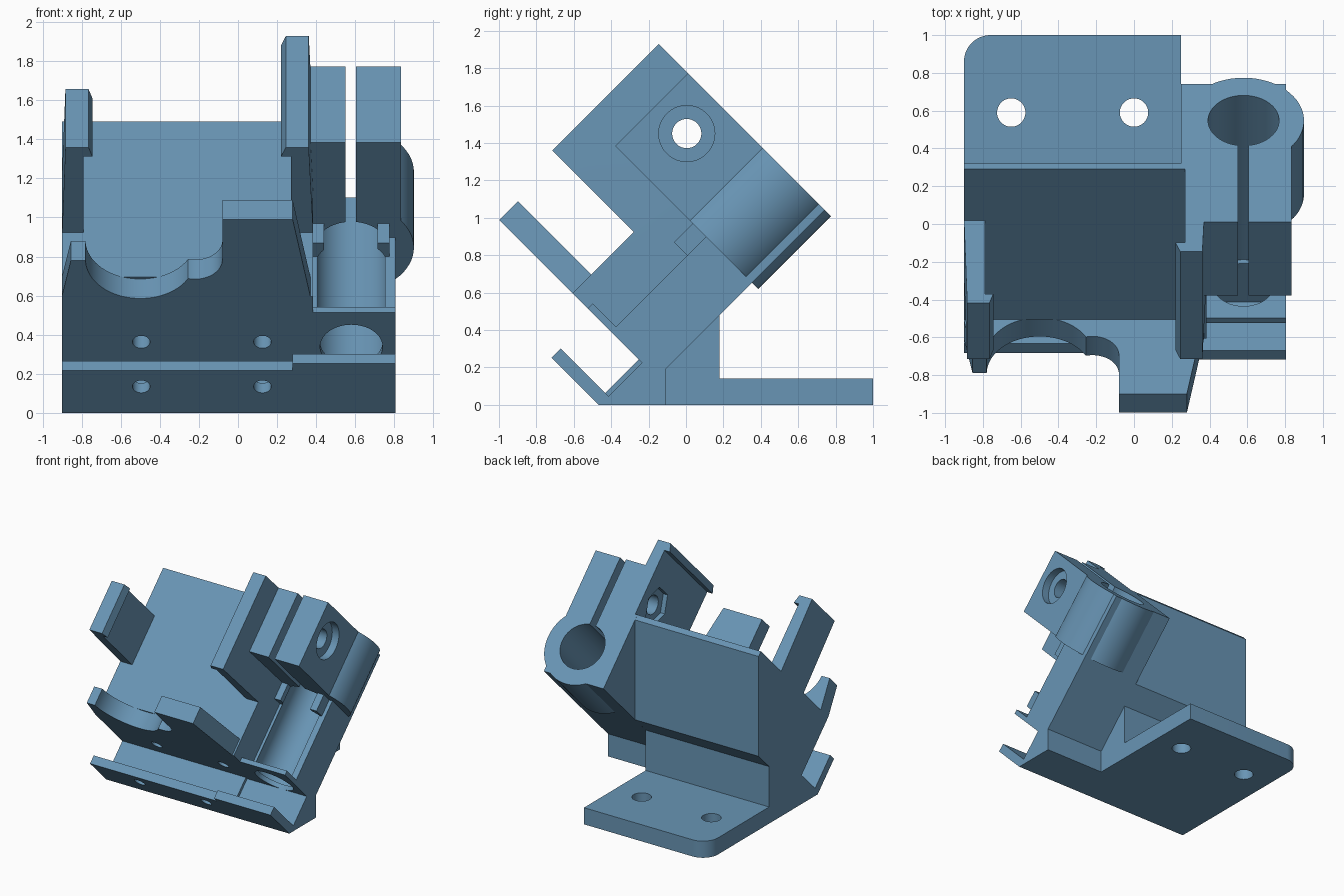
import bpy, bmesh, math
from mathutils import Matrix

if "Cube" in bpy.data.objects:
    bpy.data.objects.remove(bpy.data.objects["Cube"])

R2 = math.sqrt(2)

# Everything is built in a straight (x, a, b) frame and tilted 45 degrees at the
# end: a becomes up-and-back, b becomes up-and-forward.
def local(y, z):           # upright (y, z) -> (a, b)
    return ((y + z) / R2, (z - y) / R2)

def along_x(p, q, h):      # profile (a, b) swept along x
    return (h, p, q)

def along_a(p, q, h):      # profile (x, b) swept along a
    return (p, h, q)

def along_z(p, q, h):      # profile (x, y) swept along upright z
    return (p, *local(q, h))

def arc(cx, cy, r, start, end, n):
    return [(cx + r * math.cos(math.radians(start + (end - start) * i / n)),
             cy + r * math.sin(math.radians(start + (end - start) * i / n)))
            for i in range(n + 1)]

def circle(cx, cy, r, n=64):
    return arc(cx, cy, r, 0, 360, n)[:-1]

def rect(p0, p1, q0, q1):
    return [(p0, q0), (p1, q0), (p1, q1), (p0, q1)]

def prism(name, pts, h0, h1, frame):
    bm = bmesh.new()
    lo = [bm.verts.new(frame(p, q, h0)) for p, q in pts]
    hi = [bm.verts.new(frame(p, q, h1)) for p, q in pts]
    bm.faces.new(lo)
    bm.faces.new(hi)
    n = len(pts)
    for i in range(n):
        j = (i + 1) % n
        bm.faces.new((lo[i], lo[j], hi[j], hi[i]))
    bmesh.ops.recalc_face_normals(bm, faces=bm.faces)
    me = bpy.data.meshes.new(name)
    bm.to_mesh(me)
    bm.free()
    ob = bpy.data.objects.new(name, me)
    bpy.context.collection.objects.link(ob)
    return ob

def combine(base, other, op):
    mod = base.modifiers.new("combine", 'BOOLEAN')
    mod.operation = op
    mod.solver = 'EXACT'
    mod.use_hole_tolerant = True
    mod.object = other
    bpy.context.view_layer.objects.active = base
    bpy.ops.object.modifier_apply(modifier=mod.name)
    bpy.data.objects.remove(other)

# Main body: bottom channel, sloped seat, upright back and mounting shelf
def channel(floor, lip):
    return [(-.007, floor), (-.26, floor), (-.26, lip), (-.33, lip), (-.33, .33)]

bracket = prism("mount_bracket",
                channel(.35, .635) + [local(1, 0), local(1, .14), local(.18, .14),
                                      local(.18, .48), local(.32, .62), local(.32, 1.46),
                                      (1.26, .85), (-.007, .85)],
                -.90, .25, along_x)

back = [local(-.11, 0), local(-.11, .19)]
solids = [
    # sloped web beside the rod holder
    prism("web", channel(.325, .686) + back + [(1.26, .212), (1.26, .85), (-.007, .85)],
          .25, .385, along_x),
    # rod holder cradle with its end wall
    prism("cradle", channel(.325, .686) + back +
          [(1.26, .212), (1.26, .56), (.03, .56), (.03, .735), (-.007, .735)],
          .385, .805, along_x),
    # front wall
    prism("front_wall", [(-.90, .6), (.385, .6), (.385, .76), (.28, 1.405), (-.3, 1.405),
                         (-.3, 1.11), (-.855, 1.11), (-.90, .855)], -.007, .134, along_a),
    # side arms with hooked tips
    prism("left_arm", [(-.90, .6), (-.79, .6), (-.79, 1.40), (-.745, 1.40),
                       (-.765, 1.467), (-.883, 1.467), (-.90, .85)], .455, .877, along_a),
    prism("right_arm", [(.27, .6), (.385, .6), (.385, .85), (.362, 1.467), (.245, 1.467),
                        (.22, 1.40), (.27, 1.40)], .455, 1.26, along_a),
    # rod clamp: block plus round barrel
    prism("clamp_block", rect(.33, .833, .49, 1.245), .71, 1.26, along_a),
    prism("clamp_barrel", circle(.58, .485, .32), .71, 1.26, along_a),
]
# small clips at the cradle rim
for x0, x1 in ((.38, .44), (.715, .775)):
    solids.append(prism("clip", rect(x0, x1, .5, .66), .57, .73, along_a))
for s in solids:
    combine(bracket, s, 'UNION')

bolt = local(.004, 1.45)
cuts = [
    # rounded scoops in the front wall
    prism("large_scoop", arc(-.5, 1.115, .28, 180, 360, 40) + [(-.22, 1.6), (-.78, 1.6)],
          -.1, .134, along_a),
    prism("small_scoop", arc(-.22, 1.115, .14, 180, 360, 32) + [(-.08, 1.6), (-.36, 1.6)],
          -.1, .134, along_a),
    # step in the channel lip
    prism("lip_step", rect(.2, .28, .635, .75), -.4, -.2, along_a),
    # rounded shelf corner
    prism("corner", [(-1, .86), (-1, 1.1), (-.76, 1.1)] + arc(-.76, .86, .14, 90, 180, 16),
          -.1, .3, along_z),
    # rod bore, smaller end opening and clamp slot
    prism("bore", circle(.58, .485, .188), .03, 1.4, along_a),
    prism("end_bore", circle(.58, .485, .16), -.1, .1, along_a),
    prism("slot", rect(.55, .605, .49, 1.5), .6, 1.4, along_a),
    # clamp bolt hole, head recess and nut recess
    prism("bolt_hole", circle(*bolt, .078), .1, 1.0, along_x),
    prism("head_recess", circle(*bolt, .15), .77, 1.0, along_x),
    prism("nut_recess", circle(*bolt, .15, 6), .1, .31, along_x),
]
# screw holes in the shelf and through the channel
for x in (-.65, 0):
    cuts.append(prism("shelf_hole", circle(x, .59, .075, 48), -.1, .3, along_z))
for x in (-.495, .125):
    cuts.append(prism("channel_hole", circle(x, .52, .045, 32), -.5, .3, along_a))
for c in cuts:
    combine(bracket, c, 'DIFFERENCE')

# Tilt into place
bracket.data.transform(Matrix.Rotation(math.radians(45), 4, 'X'))

# One blue plastic colour
mat = bpy.data.materials.new("steel_blue")
mat.diffuse_color = (.14, .30, .46, 1)
mat.use_nodes = True
mat.node_tree.nodes["Principled BSDF"].inputs["Base Color"].default_value = mat.diffuse_color
bracket.data.materials.clear()
bracket.data.materials.append(mat)
for p in bracket.data.polygons:
    p.material_index = 0

bpy.ops.object.select_all(action='DESELECT')
bracket.select_set(True)
bpy.context.view_layer.objects.active = bracket
bpy.ops.object.shade_smooth_by_angle(angle=math.radians(20))
